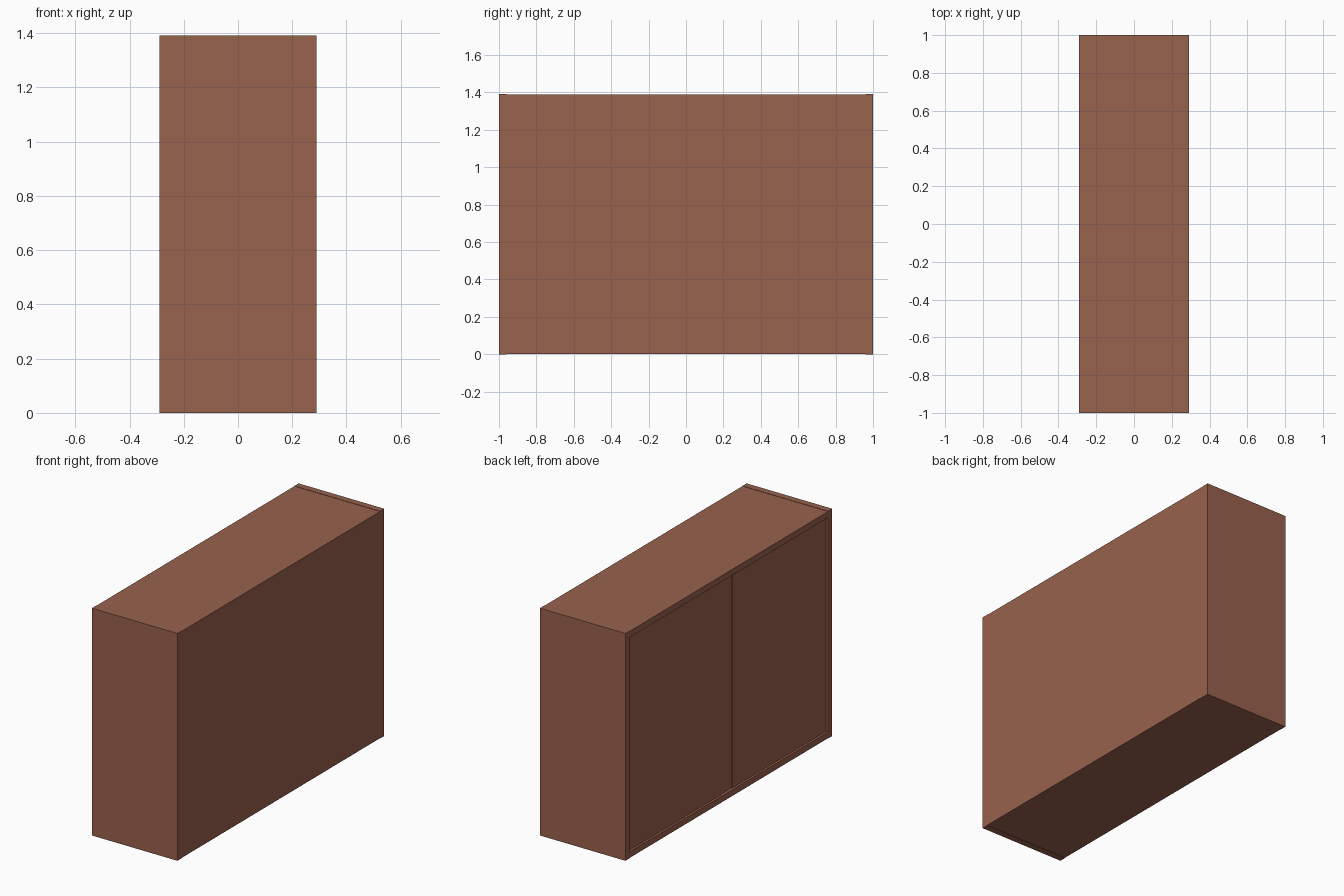
import bpy

if "Cube" in bpy.data.objects:
    bpy.data.objects.remove(bpy.data.objects["Cube"])

# One brown wood colour for the whole cabinet
wood = bpy.data.materials.new("brown_wood")
wood.diffuse_color = (0.315, 0.122, 0.075, 1.0)
wood.use_nodes = True
wood.node_tree.nodes["Principled BSDF"].inputs["Base Color"].default_value = wood.diffuse_color


def board(name, x, y, z):
    """Flat-faced board spanning the given (min, max) ranges."""
    bpy.ops.mesh.primitive_cube_add(size=1)
    ob = bpy.context.object
    ob.name = name
    ob.location = [(a + b) / 2 for a, b in (x, y, z)]
    ob.scale = [b - a for a, b in (x, y, z)]
    bpy.ops.object.transform_apply(location=True, rotation=False, scale=True)
    ob.data.materials.append(wood)
    return ob


D, W, H, T = 0.29, 1.0, 1.392, 0.04   # half depth, half width, height, board thickness
recess = 0.013                        # doors sit just behind the frame edge

# Carcass: two full-height ends with top, bottom and back between them
for side, s in (("left", 1), ("right", -1)):
    board(side + "_end_panel", (-D, D), sorted((s * (W - T), s * W)), (0, H))
inner = (-(W - T), W - T)
board("top_board", (-D, D), inner, (H - T, H - 0.002))
board("bottom_board", (-D, D), inner, (0.002, T))
board("back_panel", (D - 0.02, D), inner, (T, H - T))

# Centre divider, slightly deeper than the doors
board("centre_divider", (-D + recess + 0.004, D - 0.02), (-0.056, 0.056), (T, H - T))

# Pair of flat inset doors
for side, s in (("left", 1), ("right", -1)):
    board(side + "_door", (-D + recess, -D + recess + 0.025),
          sorted((s * 0.052, s * (W - T))), (T, H - T))
